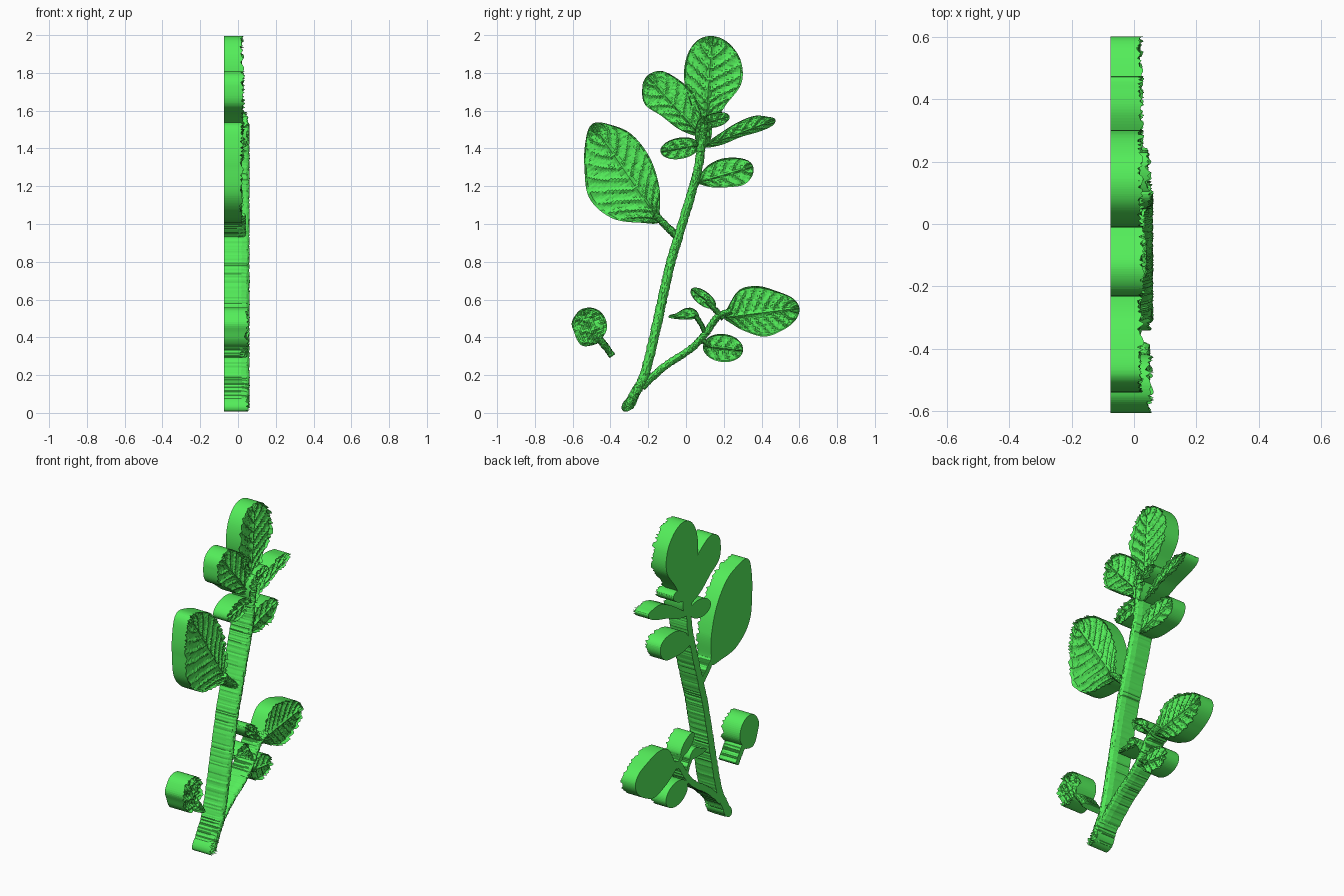
import bpy, bmesh, math, random
from mathutils import Vector

if "Cube" in bpy.data.objects:
    bpy.data.objects.remove(bpy.data.objects["Cube"])

random.seed(4)
BACK = -0.075
green = bpy.data.materials.new("leaf_green")
green.diffuse_color = (0.088, 0.85, 0.102, 1)
green.use_nodes = True
green.node_tree.nodes["Principled BSDF"].inputs["Base Color"].default_value = green.diffuse_color


def spline(vals, f):
    """Catmull-Rom sample of a list at f in 0..1"""
    s = f * (len(vals) - 1)
    i = min(int(s), len(vals) - 2)
    k = s - i
    b, c = vals[i], vals[i + 1]
    a = vals[i - 1] if i > 0 else b * 2 - c
    d = vals[i + 2] if i + 2 < len(vals) else c * 2 - b
    return (b * 2 + (c - a) * k + (a * 2 - b * 5 + c * 4 - d) * k * k
            + (b * 3 - a - c * 3 + d) * k ** 3) * 0.5


def relief(name, rows, nv, height):
    """Solid slab with flat back: rows of (centre, normal, left, right), front from height(i, v)"""
    bm = bmesh.new()
    top, low = [], []
    for i, (c, n, wl, wr) in enumerate(rows):
        line = []
        for j in range(nv + 1):
            v = 2 * j / nv - 1
            p = c + n * (v * (wl if v > 0 else wr))
            line.append(bm.verts.new((height(i, v), p.x, p.y)))
        top.append(line)
        low.append([bm.verts.new((BACK, q.co.y, q.co.z)) for q in (line[0], line[-1])])
    for i in range(len(rows) - 1):
        a, b, la, lb = top[i], top[i + 1], low[i], low[i + 1]
        for j in range(nv):
            bm.faces.new((a[j], a[j + 1], b[j + 1], b[j]))
        bm.faces.new((a[0], b[0], lb[0], la[0]))
        bm.faces.new((a[-1], la[1], lb[1], b[-1]))
        bm.faces.new((la[0], lb[0], lb[1], la[1]))
    for i in (0, -1):
        bm.faces.new(top[i] + [low[i][1], low[i][0]])
    bmesh.ops.recalc_face_normals(bm, faces=bm.faces)
    me = bpy.data.meshes.new(name)
    bm.to_mesh(me)
    bm.free()
    me.materials.append(green)
    ob = bpy.data.objects.new(name, me)
    bpy.context.collection.objects.link(ob)


def leaf(name, base, tip, left, right, level=0.006, veins=8, rough=0.0022):
    base, tip = Vector(base), Vector(tip)
    d = (tip - base).normalized()
    n = Vector((-d.y, d.x))
    nu = max(24, int(150 * (tip - base).length))
    nv = 30 if nu > 50 else 18
    rows, ts = [], []
    for i in range(nu + 1):
        t = math.pi * i / nu
        ts.append(t)
        wl = max(0.004, spline([0] + left + [0], i / nu))
        wr = max(0.004, spline([0] + right + [0], i / nu))
        rows.append((base.lerp(tip, (1 - math.cos(t)) / 2), n, wl, wr))

    def height(i, v):
        u, a = (1 - math.cos(ts[i])) / 2, abs(v)
        x = level + random.uniform(-rough, rough)
        if a > 0.97 or math.sin(ts[i]) < 0.06:           # jagged raised rim
            return x + random.uniform(0.004, 0.026)
        mid = math.exp(-(a / 0.07) ** 2)                 # midrib
        side = abs(math.cos(math.pi * veins * (u - 0.22 * a))) ** 8
        return x + 0.014 * max(mid, side * (1 - 0.4 * a))
    relief(name, rows, nv, height)


def oval(w):
    return [w * k for k in (0.5, 0.87, 1, 0.87, 0.5)]


def stem(name, pts, r0, r1, crest=0.06):
    pts = [Vector(p) for p in pts]
    nu = 22 * (len(pts) - 1)
    cs = [spline(pts, i / nu) for i in range(nu + 1)]
    rows = []
    for i, c in enumerate(cs):
        d = (cs[min(i + 1, nu)] - cs[max(i - 1, 0)]).normalized()
        r = r0 + (r1 - r0) * i / nu
        rows.append((c, Vector((-d.y, d.x)), r + random.uniform(-.002, .002),
                     r + random.uniform(-.002, .002)))
    relief(name, rows, 8, lambda i, v: crest - 0.042 * (1 - math.sqrt(1 - v * v))
           + random.uniform(-.003, .003))


# Stems
stem("main_stem", [(-.305, .03), (-.272, .1), (-.22, .2), (-.165, .42), (-.125, .6), (-.08, .8),
                   (-.035, .95), (.025, 1.15), (.065, 1.3), (.085, 1.44), (.1, 1.53)], .027, .022)
leaf("stem_foot", (-.335, .012), (-.265, .085), oval(.03), oval(.03), level=.035, veins=2)
stem("side_branch", [(-.235, .135), (-.115, .245), (.02, .335), (.1, .415), (.165, .505), (.24, .54)],
     .02, .018, .045)
stem("big_leaf_stalk", [(-.04, .93), (-.095, .98), (-.165, 1.05)], .022, .018, .04)
stem("small_leaf_stalk", [(.2, .5), (.16, .54), (.11, .59)], .016, .014, .04)
stem("curled_leaf_stalk", [(.105, .41), (.085, .46), (.05, .515)], .013, .014, .04)
stem("low_leaf_stalk", [(.08, .39), (.125, .355)], .014, .014, .04)
stem("left_leaf_stalk", [(.085, 1.43), (.04, 1.415)], .014, .014, .04)

# Leaves of the main stem
leaf("big_leaf", (-.14, 1.01), (-.495, 1.53), [.07, .195, .235, .16, .07],
     [.03, .105, .15, .138, .063], veins=9)
leaf("top_leaf", (.103, 1.52), (.14, 1.995), [.04, .09, .132, .127, .08],
     [.05, .10, .172, .16, .09], veins=8)
leaf("upper_left_leaf", (.075, 1.47), (-.205, 1.785), [.03, .065, .085, .11, .06],
     [.04, .09, .12, .105, .07], level=.012, veins=6)
leaf("upper_right_leaf", (.095, 1.41), (.473, 1.553), [.015, .035, .055, .058, .025],
     [.015, .025, .022, .03, .025], veins=6)
leaf("centre_leaf", (.08, 1.53), (.23, 1.57), oval(.038), oval(.038), level=.03, veins=4)
leaf("left_leaf", (.07, 1.42), (-.135, 1.383), oval(.057), oval(.055), level=.012, veins=4)
leaf("right_leaf", (.06, 1.22), (.355, 1.305), [.03, .07, .085, .07, .04],
     [.02, .05, .07, .08, .05], veins=5)
leaf("growing_tip", (.085, 1.4), (.1, 1.57), oval(.045), oval(.045), level=.034, veins=4, rough=.006)

# Leaves of the side branch
leaf("branch_end_leaf", (.2, .505), (.6, .555), [.05, .135, .142, .1, .055],
     [.03, .085, .127, .105, .06], veins=8)
leaf("branch_low_leaf", (.09, .355), (.302, .33), oval(.075), oval(.073), veins=4)
leaf("branch_small_leaf", (.155, .56), (.028, .655), oval(.038), oval(.037), level=.016, veins=3)
leaf("branch_curled_leaf", (.07, .505), (-.093, .508), oval(.012), [.03, .05, .045, .02, .012],
     level=.016, veins=3)

# Loose bud with its stalk
leaf("bud", (-.475, .365), (-.55, .55), [.065, .085, .085, .08, .04],
     [.035, .08, .095, .085, .05], level=.034, veins=3, rough=.007)
stem("bud_stalk", [(-.465, .4), (-.425, .35), (-.39, .3)], .02, .018, .05)
